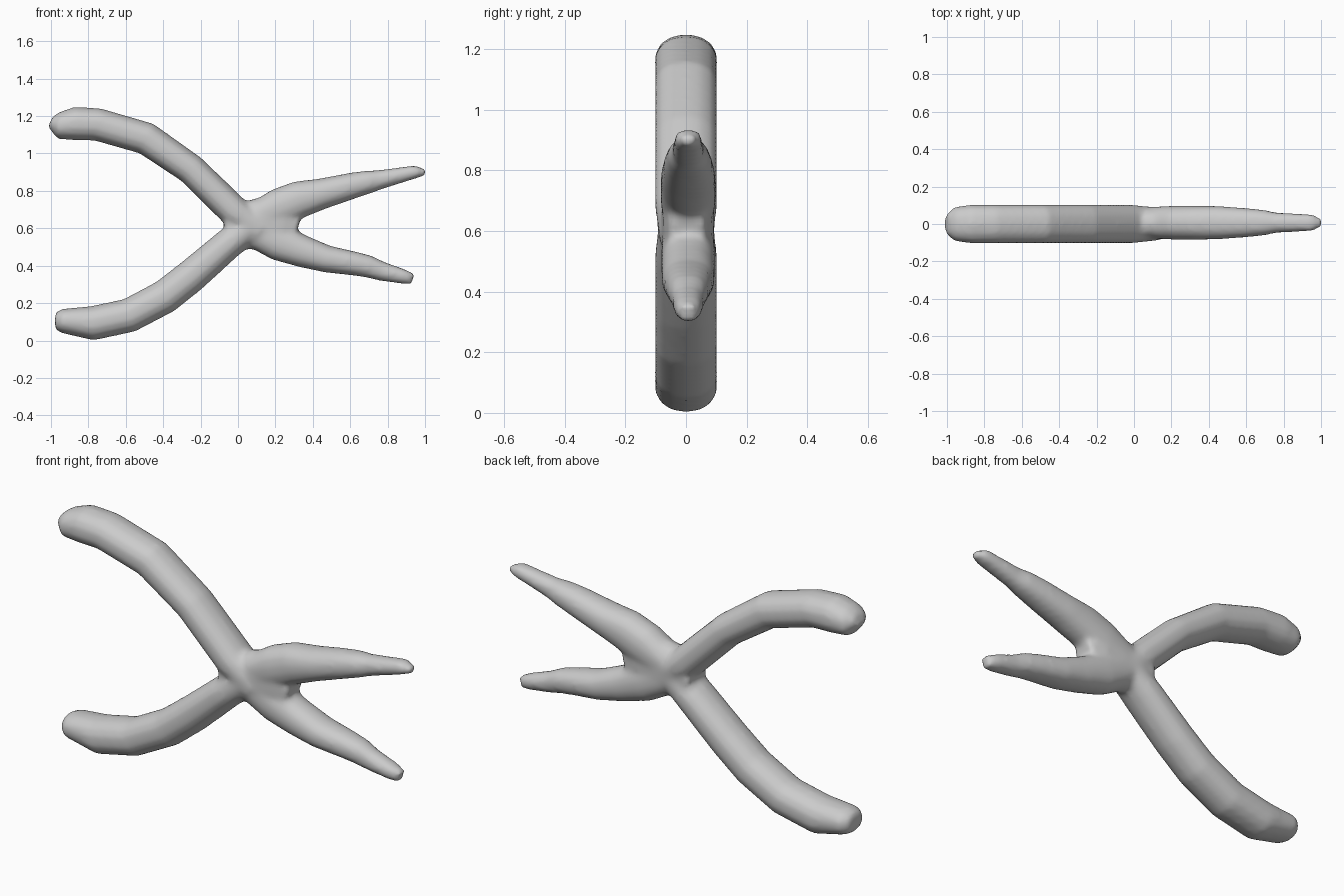
import bpy, bmesh, math
from mathutils import Vector

SIDES = 14


def loft(bm, stations, y=0.0):
    """Sweep a rounded section along (x, z, half_width, half_depth) stations in the XZ plane."""
    pts = [Vector((s[0], 0, s[1])) for s in stations]
    rings = []
    for i, (x, z, hw, hd) in enumerate(stations):
        t = (pts[min(i + 1, len(pts) - 1)] - pts[max(i - 1, 0)]).normalized()
        n = Vector((-t.z, 0, t.x))
        ring = []
        for k in range(SIDES):
            a = 2 * math.pi * k / SIDES
            c, s = math.cos(a), math.sin(a)
            u = math.copysign(abs(c) ** 0.9, c) * hw
            v = math.copysign(abs(s) ** 0.9, s) * hd
            ring.append(bm.verts.new(pts[i] + n * u + Vector((0, v + y, 0))))
        rings.append(ring)
    for a, b in zip(rings, rings[1:]):
        for k in range(SIDES):
            j = (k + 1) % SIDES
            bm.faces.new((a[k], a[j], b[j], b[k]))
    bm.faces.new(rings[0][::-1])
    bm.faces.new(rings[-1])


bm = bmesh.new()

# upper handle
loft(bm, [(-1.003, 1.17, .03, .05), (-.96, 1.15, .072, .092), (-.87, 1.16, .09, .104),
          (-.75, 1.155, .088, .104), (-.49, 1.08, .088, .104), (-.25, .915, .082, .104),
          (-.02, .69, .084, .104), (.12, .58, .08, .09)])

# lower handle
loft(bm, [(-.978, .105, .045, .06), (-.94, .105, .065, .092), (-.78, .092, .092, .104),
          (-.58, .135, .092, .104), (-.39, .235, .092, .104), (-.25, .345, .09, .104),
          (-.06, .51, .083, .104), (.10, .64, .08, .09)])

# pivot block
loft(bm, [(-.07, .61, .07, .08), (.03, .615, .125, .09), (.13, .625, .145, .088),
          (.24, .62, .15, .08), (.32, .6, .09, .06)], .005)

# upper jaw
loft(bm, [(.08, .65, .08, .085), (.22, .71, .105, .092), (.33, .755, .1, .092),
          (.45, .785, .083, .09), (.62, .83, .07, .077), (.70, .848, .062, .068),
          (.76, .86, .052, .054), (.95, .902, .035, .046), (1.005, .9, .016, .02)], .007)

# lower jaw
loft(bm, [(.08, .59, .09, .085), (.22, .525, .1, .09), (.35, .475, .086, .09),
          (.48, .435, .073, .088), (.63, .41, .064, .075), (.70, .395, .06, .066),
          (.77, .37, .052, .054), (.88, .343, .04, .048), (.935, .328, .031, .03)], .007)

bmesh.ops.recalc_face_normals(bm, faces=bm.faces)
mesh = bpy.data.meshes.new("pliers_body")
bm.to_mesh(mesh)
bm.free()
pliers = bpy.data.objects.new("pliers_body", mesh)
bpy.context.collection.objects.link(pliers)

# fuse the parts into one softly blended skin
fuse = pliers.modifiers.new("fuse", 'REMESH')
fuse.mode = 'VOXEL'
fuse.voxel_size = 0.014
fuse.use_smooth_shade = True
soften = pliers.modifiers.new("soften", 'SMOOTH')
soften.factor = 0.5
soften.iterations = 6
